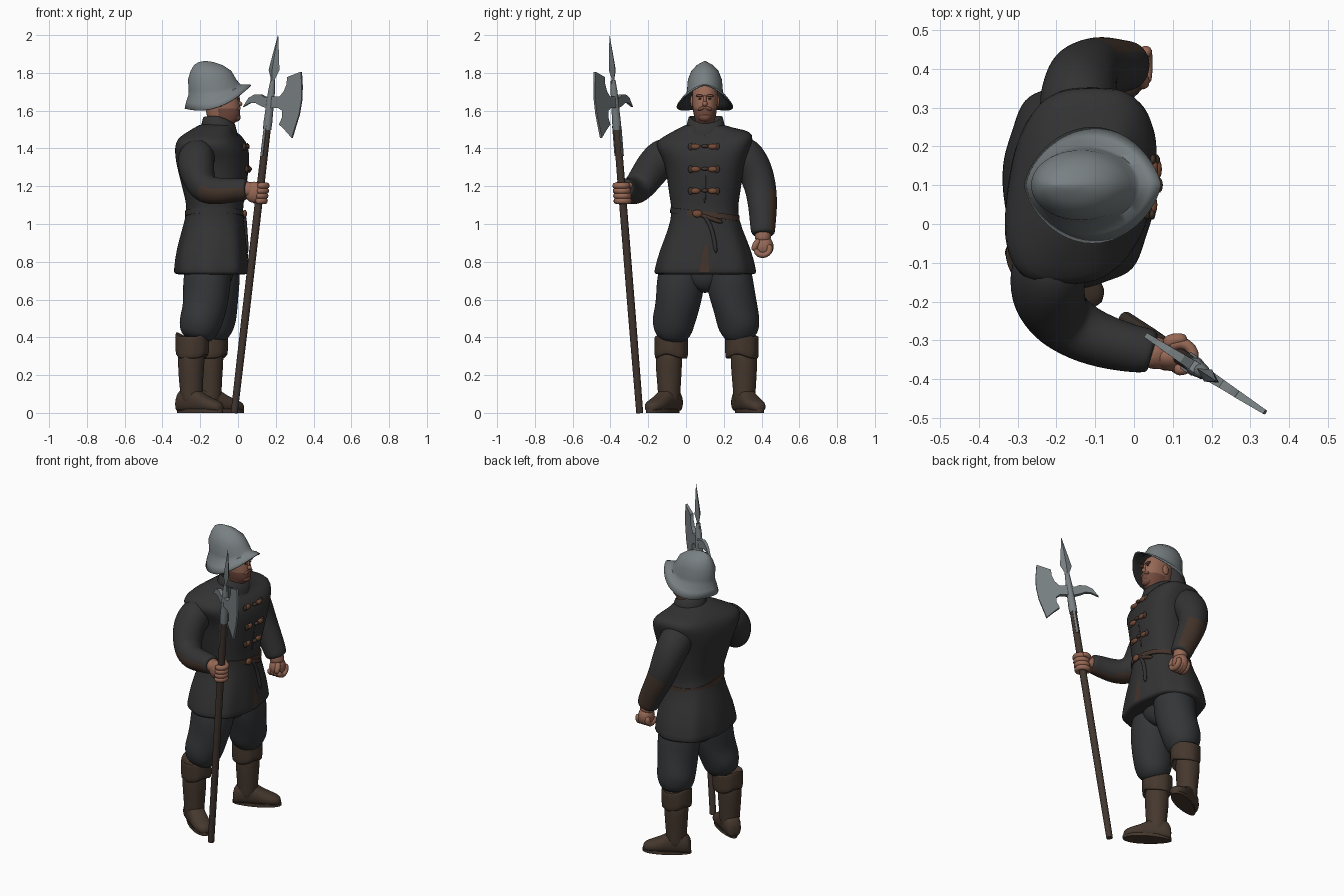
import bpy, bmesh
from math import sin, cos, pi, radians
from mathutils import Vector, Matrix
from mathutils.bvhtree import BVHTree

if "Cube" in bpy.data.objects:
    bpy.data.objects.remove(bpy.data.objects["Cube"])


def material(name, r, g, b):
    m = bpy.data.materials.new(name)
    m.diffuse_color = (r, g, b, 1)
    m.use_nodes = True
    m.node_tree.nodes["Principled BSDF"].inputs["Base Color"].default_value = m.diffuse_color
    return m


COAT = material("charcoal cloth", .033, .033, .034)
TROUSER = material("slate cloth", .034, .036, .039)
BOOT = material("brown leather", .060, .039, .027)
BELT = material("dark leather", .056, .034, .024)
WOOD = material("dark wood", .055, .038, .030)
STEEL = material("steel", .19, .216, .226)
SKIN = material("skin", .31, .14, .092)
BEARD = material("ruddy beard", .17, .07, .048)
CLASP = material("rust clasp", .18, .07, .037)


def finish(bm, name, mats, sub=0, rule=None, angle=50):
    bmesh.ops.recalc_face_normals(bm, faces=bm.faces)
    bm.normal_update()
    if rule:
        for f in bm.faces:
            f.material_index = int(rule(f.calc_center_median(), f.normal))
    me = bpy.data.meshes.new(name)
    bm.to_mesh(me)
    bm.free()
    ob = bpy.data.objects.new(name, me)
    bpy.context.collection.objects.link(ob)
    for m in (mats if isinstance(mats, list) else [mats]):
        me.materials.append(m)
    if sub:
        s = ob.modifiers.new("smooth", 'SUBSURF')
        s.levels = s.render_levels = sub
    bpy.ops.object.select_all(action='DESELECT')
    bpy.context.view_layer.objects.active = ob
    ob.select_set(True)
    bpy.ops.object.shade_smooth_by_angle(angle=radians(angle)) if not sub else bpy.ops.object.shade_smooth()
    return ob


def skin(name, rows, mats, caps=True, **kw):
    """Join closed rows of points into one surface."""
    bm = bmesh.new()
    vs = [[bm.verts.new(p) for p in row] for row in rows]
    n = len(vs[0])
    for a, b in zip(vs, vs[1:]):
        for i in range(n):
            bm.faces.new((a[i], a[(i + 1) % n], b[(i + 1) % n], b[i]))
    if caps:
        bm.faces.new(vs[0])
        bm.faces.new(vs[-1])
    return finish(bm, name, mats, **kw)


def spow(v, e):
    return abs(v) ** e * (1 if v > 0 else -1)


flat = lambda c, s: 0


def ring(cx, cy, z, rx, ry, n=32, e=1.0, shear=0, fold=0, dz=flat):
    out = []
    for i in range(n):
        t = 2 * pi * i / n
        k = 1 + fold * cos(8 * t + .6)
        x, y = rx * k * spow(cos(t), e), ry * k * spow(sin(t), e)
        out.append((cx + x + shear * y, cy + y, z + dz(cos(t), sin(t))))
    return out


def limb(name, pts, mats, n=16, sub=2, wrinkle=0, **kw):
    """Round tube through (x, y, z, radius) points."""
    P = [Vector(p[:3]) for p in pts]
    rows, side = [], None
    for i, p in enumerate(P):
        t = (P[min(i + 1, len(P) - 1)] - P[max(i - 1, 0)]).normalized()
        side = t.orthogonal() if side is None else side - side.dot(t) * t
        side.normalize()
        up = t.cross(side)
        rows.append([p + (side * cos(a) + up * sin(a)) * pts[i][3] * (1 + wrinkle * cos(3 * a + 2 * i))
                     for a in (2 * pi * k / n for k in range(n))])
    return skin(name, rows, mats, sub=sub, **kw)


def blob(name, c, r, mat, rot=(0, 0, 0)):
    bm = bmesh.new()
    bmesh.ops.create_uvsphere(bm, u_segments=16, v_segments=10, radius=1)
    R = Matrix.Rotation(rot[2], 4, 'Z') @ Matrix.Rotation(rot[1], 4, 'Y') @ Matrix.Rotation(rot[0], 4, 'X')
    bm.transform(Matrix.Translation(c) @ R @ Matrix.Diagonal((*r, 1)))
    return finish(bm, name, mat)


# Coat body: z, x back, x front, y right, y left, squareness, shear, fold
body = [(.732, -.30, .02, -.13, .335, .82, 0, .02), (.734, -.338, .053, -.168, .372, .82, 0, .025),
        (.76, -.336, .053, -.162, .366, .82, 0, .025), (.86, -.326, .046, -.138, .345, .82, 0, .022),
        (.98, -.292, .034, -.088, .292, .82, 0, .01), (1.07, -.27, .024, -.074, .272, .82, .04, 0),
        (1.13, -.278, .032, -.085, .282, .82, .06, 0), (1.22, -.3, .045, -.098, .295, .8, .1, 0),
        (1.33, -.326, .058, -.112, .312, .76, .13, 0), (1.41, -.326, .046, -.155, .35, .68, .15, 0),
        (1.455, -.31, .012, -.16, .357, .66, .15, 0), (1.48, -.28, -.015, -.12, .32, .72, .13, 0),
        (1.51, -.23, -.02, -.035, .235, .85, .05, 0), (1.535, -.19, -.03, .02, .185, .9, 0, 0)]
coat = skin("coat", [ring((a + b) / 2, (c + d) / 2, z, (b - a) / 2, (d - c) / 2, 40, e, k, f,
                          (lambda c, s: .018 * s) if 1.4 < z < 1.5 else flat)
                     for z, a, b, c, d, e, k, f in body], COAT, sub=1)
bpy.context.view_layer.update()
bvh = BVHTree.FromObject(coat, bpy.context.evaluated_depsgraph_get())


def front(y, z):
    hit = bvh.ray_cast(Vector((1, y, z)), Vector((-1, 0, 0)))[0]
    return hit.x if hit else .03


tilt = lambda c, s: -.018 * c * c + .018 * -c
skin("collar", [ring(-.1, .104, z, r, r + .006, dz=tilt)
                for z, r in ((1.49, .1), (1.52, .096), (1.565, .084), (1.568, .078), (1.53, .07))], COAT)

# Belt (hidden by cloth on the weapon side), buckle and hanging strap end
sag = lambda c, s: -.022 * s
skin("belt", [ring(-.123, .1, z, r, r + .026, 40, .82, .04, dz=sag)
              for z, r in ((1.037, .15), (1.037, .158), (1.066, .157), (1.066, .146))], [BELT, COAT],
     rule=lambda c, n: c.y < 0.01)
blob("buckle", (.036, .06, 1.055), (.012, .026, .02), CLASP)
limb("strap_end", [(front(y, z) + .006, y, z, .012) for y, z in
                   ((.09, 1.05), (.13, 1.0), (.15, .92), (.16, .84))], COAT, n=8, sub=1)
limb("strap_loop", [(front(y, z) + .005, y, z, .013) for y, z in
                    ((.07, 1.05), (.13, 1.03), (.2, 1.005))], BELT, n=8, sub=1)

# Coat front: closing edge, skirt opening, toggles
limb("coat_edge", [(front(.1, z) - .002, .1, z, .007) for z in (1.48, 1.4, 1.3, 1.2, 1.1)], COAT, n=8, sub=1)
bm = bmesh.new()
vs = [bm.verts.new((front(y, z) + .004, y, z)) for y, z in
      ((.07, .745), (.122, .745), (.118, .84), (.105, .9), (.085, .84))]
bm.faces.new(vs)
finish(bm, "skirt_opening", BELT)
for i, z in enumerate((1.41, 1.29, 1.175)):
    for s in (-1, 1):
        y = .095 + s * .046
        blob(f"clasp_{i}_{s}", (front(y, z) + .005, y, z), (.012, .027, .015), CLASP)
        blob(f"clasp_tab_{i}_{s}", (front(y, z) + .003, .095 + s * .07, z), (.009, .014, .02), BELT)
    blob(f"toggle_{i}", (front(.1, z) + .012, .1, z + .002), (.011, .02, .01), BELT)

# Arms, with leather on the outer forearm
limb("right_arm", [(-.2, -.06, 1.38, .085), (-.22, -.12, 1.36, .102), (-.224, -.178, 1.3, .098),
                   (-.206, -.222, 1.23, .088), (-.172, -.26, 1.18, .081), (-.1, -.298, 1.17, .073),
                   (0, -.322, 1.182, .062), (.045, -.328, 1.185, .058), (.05, -.33, 1.185, .045)],
     [COAT, BELT], wrinkle=.03,
     rule=lambda c, n: c.x > -.23 and c.z < 1.195 and n.dot(Vector((0, -.6, -.8))) > .25)
limb("left_arm", [(-.15, .25, 1.39, .085), (-.145, .31, 1.37, .102), (-.142, .352, 1.31, .098),
                  (-.13, .385, 1.24, .09), (-.107, .4, 1.16, .083), (-.07, .406, 1.08, .077),
                  (-.028, .408, .99, .068), (-.016, .408, .95, .065), (-.012, .408, .94, .048)],
     [COAT, BELT], wrinkle=.03, rule=lambda c, n: c.z < 1.15 and n.y > .5)


# Legs and boots
def foot(name, x, y, ang):
    R = Matrix.Rotation(ang, 3, 'Z')
    rows = []
    for d, w, h in ((-.085, .025, .06), (-.075, .045, .1), (-.03, .055, .14), (.03, .052, .13),
                    (.08, .055, .09), (.13, .056, .068), (.175, .042, .052), (.197, .02, .035)):
        rows.append([R @ Vector((d, w * spow(cos(t), .7), max(0, h * (.45 + .55 * sin(t)))))
                     + Vector((x, y, .01)) for t in (2 * pi * k / 16 for k in range(16))])
    skin(name, rows, BOOT, sub=1)
    # flat sole under the foot
    sole = [R @ Vector((.056 + .143 * cos(t), (.048 + .008 * cos(t)) * sin(t), 0)) + Vector((x, y, 0))
            for t in (2 * pi * k / 24 for k in range(24))]
    skin(name + "_sole", [sole, [p + Vector((0, 0, .02)) for p in sole]], BOOT)


for side, leg, bx, by, ang in (
        ("right", [(-.155, .01, .86, .11), (-.163, -.024, .72, .13), (-.165, -.034, .64, .127), (-.178, -.05, .55, .118),
                   (-.2, -.066, .48, .116), (-.21, -.07, .43, .104), (-.225, -.08, .38, .07)], -.248, -.09, -.59),
        ("left", [(-.115, .2, .86, .11), (-.114, .23, .72, .128), (-.116, .241, .64, .125), (-.12, .262, .55, .118),
                  (-.128, .28, .48, .117), (-.135, .288, .43, .104), (-.145, .3, .38, .07)], -.148, .308, .47)):
    limb(side + "_trouser_leg", leg, TROUSER, wrinkle=.03)
    limb(side + "_boot", [(bx, by, .36, .072), (bx, by, .26, .072), (bx, by, .18, .066),
                          (bx + .002, by, .1, .06), (bx, by, .03, .056)], BOOT, wrinkle=.025)
    inward = .012 if side == "right" else -.012
    flare = lambda c, s: .012 * cos(3 * s + c)
    skin(side + "_boot_cuff", [ring(bx + .006, by + inward, z, r, r, 24, fold=f, dz=flare) for z, r, f in
                               ((.37, .062, 0), (.295, .074, .04), (.297, .089, .04), (.36, .088, .02),
                                (.415, .09, .01), (.42, .086, 0), (.39, .06, 0))], BOOT, sub=1)
    foot(side + "_foot", bx, by, ang)
skin("seat_of_trousers", [ring(-.14, .1, z, rx, ry) for z, rx, ry in
                          ((.86, .125, .155), (.73, .118, .145), (.68, .1, .1), (.65, .075, .05), (.635, .04, .02))],
     TROUSER, sub=1)

# Head
head = [(-.1, 1.46, .065, .062), (-.095, 1.53, .065, .055), (-.08, 1.542, .078, .048),
        (-.076, 1.57, .089, .059), (-.08, 1.61, .093, .065), (-.088, 1.655, .094, .068),
        (-.098, 1.71, .092, .068), (-.105, 1.76, .07, .055)]
skin("head", [ring(x, .1, z, rx, ry, 24, .9) for x, z, rx, ry in head], [SKIN, BEARD], sub=1,
     rule=lambda c, n: 1.53 < c.z < 1.625 and c.x > -.1)
blob("nose", (.006, .1, 1.636), (.017, .014, .014), SKIN)
blob("nose_bridge", (.0, .1, 1.658), (.011, .009, .024), SKIN)
blob("chin_beard", (-.01, .1, 1.565), (.024, .034, .024), BEARD)
for s in (-1, 1):
    blob(f"ear_{s}", (-.1, .1 + s * .068, 1.65), (.022, .01, .032), SKIN)
    blob(f"eye_{s}", (.0, .1 + s * .026, 1.663), (.004, .009, .004), BELT)
    blob(f"brow_{s}", (.0, .1 + s * .028, 1.679), (.01, .02, .007), BEARD)
    blob(f"moustache_{s}", (.003, .1 + s * .017, 1.612), (.011, .022, .01), BEARD, (s * -.35, 0, 0))

# Helmet: pointed brim sweeping up at the front, egg-shaped crown, dark lining
lift = lambda c, s: .14 * ((1 + c) / 2) ** 2.6 + .014 * max(0, -c) ** 3
base = lambda c, s: .035 * max(0, c) ** 2


def pointed(cx, z, rx, ry, p, dz):
    return [(cx + rx * cos(t), .1 + ry * spow(sin(t), p), z + dz(cos(t), sin(t)))
            for t in (2 * pi * k / 48 for k in range(48))]


helm = skin("helmet", [pointed(-.107, 1.597, .176, .15, 1.35, lift),
                       pointed(-.116, 1.637, .158, .127, 1.2, lambda c, s: lift(c, s) * .73),
                       pointed(-.124, 1.682, .139, .1, 1.05, lambda c, s: base(c, s) * 1.6),
                       pointed(-.128, 1.708, .133, .095, 1, lambda c, s: base(c, s) * 1.15),
                       pointed(-.137, 1.765, .128, .09, 1, flat),
                       pointed(-.143, 1.81, .108, .072, 1.05, flat), pointed(-.158, 1.842, .075, .042, 1.1, flat),
                       pointed(-.168, 1.857, .04, .014, 1.2, flat), pointed(-.172, 1.862, .012, .004, 1, flat)],
            [STEEL, COAT], caps=False)
bm = bmesh.new()
bm.from_mesh(helm.data)
bmesh.ops.holes_fill(bm, edges=[e for e in bm.edges if e.is_boundary and e.verts[0].co.z > 1.85])
bmesh.ops.recalc_face_normals(bm, faces=bm.faces)
if max(bm.faces, key=lambda f: f.calc_center_median().z).normal.z < 0:
    bmesh.ops.reverse_faces(bm, faces=bm.faces)
bm.to_mesh(helm.data)
bm.free()
so = helm.modifiers.new("thickness", 'SOLIDIFY')
so.thickness = .006
so.material_offset = 1


# Polearm: everything follows the leaning shaft axis
def axis(z, u=0, v=0):
    return Vector((-.02 + .116 * z + .84 * u + .54 * v, -.245 - .08 * z - .54 * u + .84 * v, z))


limb("shaft", [(*axis(z), r) for z, r in ((0, .019), (.5, .021), (1.2, .021), (1.52, .02))], WOOD, n=12, sub=0)
limb("socket", [(*axis(z), r) for z, r in ((1.5, .023), (1.54, .024), (1.62, .021), (1.7, .019), (1.76, .013))],
     STEEL, n=12, sub=0)
for s in (-1, 1):
    skin(f"langet_{s}", [[axis(z, a, s * b) for a, b in ((-.007, .019), (.007, .019), (.007, .025), (-.007, .025))]
                         for z in (1.36, 1.52)], STEEL)
skin("spike", [[axis(z, a * w, b * w * .55) for a, b in ((1, 0), (0, 1), (-1, 0), (0, -1))]
               for z, w in ((1.72, .018), (1.77, .014), (1.815, .034), (1.88, .023), (2.0, .001))], STEEL, angle=20)


def plate(name, outline):
    """Blade thick at the shaft, thinner toward its edge."""
    skin(name, [[axis(z, u, s * (.015 - .05 * abs(u))) for u, z in outline] for s in (-1, 1)], STEEL, angle=20)


plate("axe_blade", [(0, 1.675), (.06, 1.675), (.083, 1.7), (.096, 1.74), (.094, 1.778), (.174, 1.806),
                    (.19, 1.73), (.198, 1.66), (.193, 1.58), (.164, 1.456), (.12, 1.495), (.078, 1.527),
                    (.092, 1.565), (.086, 1.6), (.06, 1.615), (0, 1.615)])
plate("back_hook", [(0, 1.68), (-.03, 1.67), (-.06, 1.685), (-.1, 1.685), (-.135, 1.668), (-.165, 1.62),
                    (-.125, 1.64), (-.09, 1.642), (-.05, 1.625), (0, 1.61)])

# Hands: one gripping the shaft, one a loose fist
blob("right_palm", (.085, -.342, 1.168), (.052, .036, .056), SKIN, (0, 0, -.2))
limb("right_wrist", [(.03, -.328, 1.185, .045), (.06, -.333, 1.182, .042), (.09, -.338, 1.175, .038)], SKIN)
for i in range(4):
    z = 1.122 + .027 * i
    c = axis(z)
    limb(f"right_finger_{i}", [(c.x + .037 * cos(t), c.y + .037 * sin(t), z, .018)
                               for t in (-2.1, -1.3, -.5, .3, 1.1, 1.9, 2.5)], SKIN, n=8, sub=1)
limb("right_thumb", [(.075, -.312, 1.195, .02), (.105, -.294, 1.208, .019), (.14, -.298, 1.203, .015)], SKIN, n=8, sub=1)

limb("left_wrist", [(-.02, .408, .98, .046), (-.01, .408, .94, .042), (-.006, .406, .9, .045)], SKIN)
blob("left_palm", (-.006, .41, .88), (.046, .054, .058), SKIN)
for i in range(4):
    x = -.036 + .022 * i
    limb(f"left_finger_{i}", [(x, .44, .895, .018), (x, .448, .855, .019), (x, .42, .832, .02),
                              (x, .38, .836, .019), (x, .366, .87, .017)], SKIN, n=8, sub=1)
limb("left_thumb", [(.012, .39, .92, .02), (.027, .366, .89, .019), (.022, .355, .855, .015)], SKIN, n=8, sub=1)
